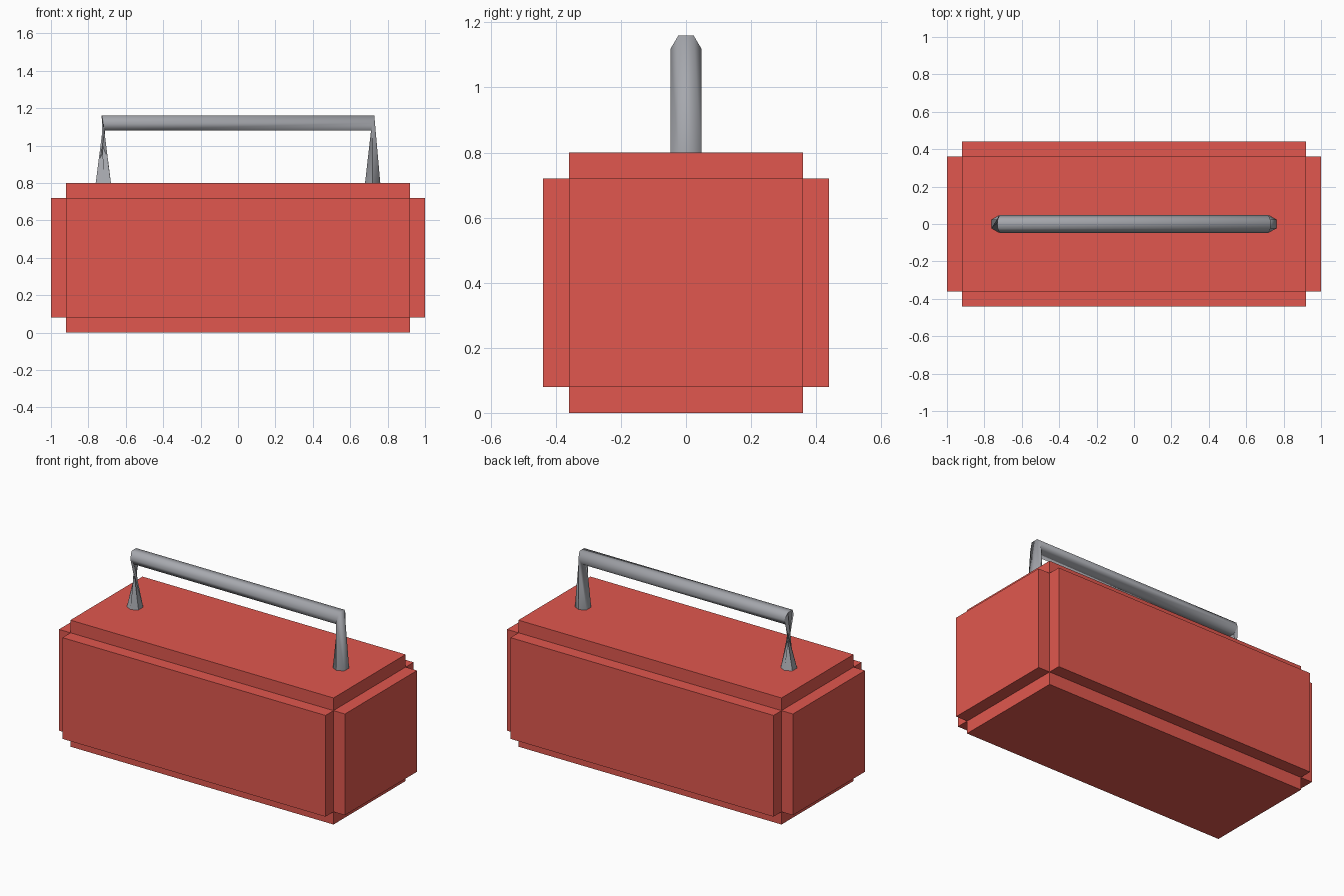
import bpy, bmesh, math
from mathutils import Vector

if "Cube" in bpy.data.objects:
    bpy.data.objects.remove(bpy.data.objects["Cube"])


def add_object(name, bm, color):
    mesh = bpy.data.meshes.new(name)
    bm.to_mesh(mesh)
    bm.free()
    obj = bpy.data.objects.new(name, mesh)
    bpy.context.collection.objects.link(obj)
    mat = bpy.data.materials.new(name + "_paint")
    mat.diffuse_color = (*color, 1)
    mat.use_nodes = True
    mat.node_tree.nodes["Principled BSDF"].inputs["Base Color"].default_value = mat.diffuse_color
    mesh.materials.append(mat)
    return obj


# Box body: core block with each face pushed out as a raised panel
PANEL = 0.08
bm = bmesh.new()
bmesh.ops.create_cube(bm, size=1)
bmesh.ops.scale(bm, vec=(1.84, 0.72, 0.64), verts=bm.verts)
bmesh.ops.translate(bm, vec=(0, 0, 0.40), verts=bm.verts)
for face in list(bm.faces):
    normal = face.normal.copy()
    new_face = bmesh.ops.extrude_face_region(bm, geom=[face])["geom"]
    top = [v for v in new_face if isinstance(v, bmesh.types.BMVert)]
    bmesh.ops.translate(bm, vec=normal * PANEL, verts=top)
    if face.is_valid:
        bmesh.ops.delete(bm, geom=[face], context="FACES_ONLY")
bmesh.ops.recalc_face_normals(bm, faces=bm.faces)
add_object("box_body", bm, (0.75, 0.097, 0.077))

# Carry handle: six-sided tube swept along two posts and a crossbar
path = [Vector(p) for p in ((-0.72, 0, 0.8), (-0.72, 0, 1.12),
                            (0.72, 0, 1.12), (0.72, 0, 0.8))]
SIDES, RADIUS = 6, 0.047
bm = bmesh.new()
rings = []
for i, point in enumerate(path):
    t = (path[min(i + 1, 3)] - path[max(i - 1, 0)]).normalized()
    ref = Vector((1, 0, 0)) if abs(t.z) > 0.9 else Vector((0, 0, 1))
    u = t.cross(ref).normalized()
    v = u.cross(t)
    angles = [math.tau * k / SIDES for k in range(SIDES)]
    rings.append([bm.verts.new(point + RADIUS * (u * math.cos(a) + v * math.sin(a)))
                  for a in angles])
for a, b in zip(rings, rings[1:]):
    for k in range(SIDES):
        n = (k + 1) % SIDES
        bm.faces.new((a[k], b[k], b[n], a[n])).smooth = True
bm.faces.new(rings[0])
bm.faces.new(rings[-1][::-1])

# Keep the corners of the handle crisp, round its sides
bm.normal_update()
for edge in bm.edges:
    edge.smooth = edge.calc_face_angle(0) < math.radians(65)
add_object("carry_handle", bm, (0.38, 0.39, 0.42))
